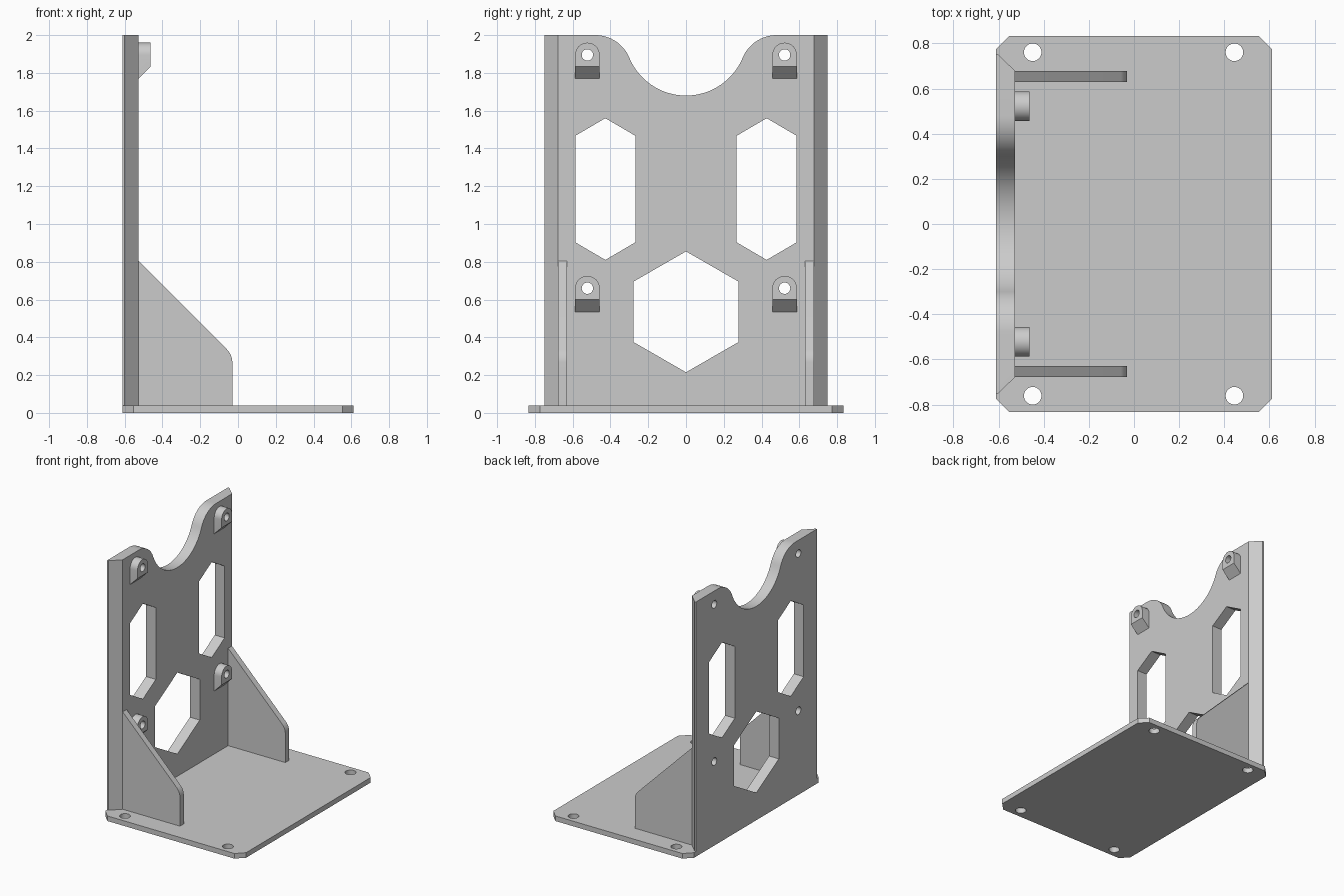
import bpy, bmesh
from math import sin, cos, radians
from mathutils import Vector

old = bpy.data.objects.get("Cube")
if old:
    bpy.data.objects.remove(old)

grey = bpy.data.materials.new("plain grey")
grey.use_nodes = True
grey.diffuse_color = (0.6, 0.6, 0.6, 1)
grey.node_tree.nodes["Principled BSDF"].inputs["Base Color"].default_value = (0.6, 0.6, 0.6, 1)


def arc(cx, cy, r, start, end, steps=16):
    angles = [radians(start + (end - start) * i / steps) for i in range(steps + 1)]
    return [(cx + r * cos(a), cy + r * sin(a)) for a in angles]


def circle(cx, cy, r):
    return arc(cx, cy, r, 0, 360, 32)[:-1]


def prism(name, outline, axis, low, high):
    """Extrude a 2D outline along an axis from low to high."""
    place = {"x": lambda a, b: (low, a, b),
             "y": lambda a, b: (a, low, b),
             "z": lambda a, b: (a, b, low)}[axis]
    push = Vector([(high - low) * (axis == k) for k in "xyz"])
    bm = bmesh.new()
    face = bm.faces.new([bm.verts.new(place(a, b)) for a, b in outline])
    new = bmesh.ops.extrude_face_region(bm, geom=[face])["geom"]
    bmesh.ops.translate(bm, vec=push, verts=[v for v in new if isinstance(v, bmesh.types.BMVert)])
    bmesh.ops.recalc_face_normals(bm, faces=bm.faces)
    mesh = bpy.data.meshes.new(name)
    bm.to_mesh(mesh)
    bm.free()
    mesh.materials.append(grey)
    obj = bpy.data.objects.new(name, mesh)
    bpy.context.collection.objects.link(obj)
    return obj


def select(obj):
    bpy.ops.object.select_all(action="DESELECT")
    obj.select_set(True)
    bpy.context.view_layer.objects.active = obj


def cut(obj, outline, axis, low, high):
    """Cut an extruded outline out of an object."""
    cutter = prism("cutter", outline, axis, low, high)
    cutter.hide_render = True
    mod = obj.modifiers.new("cut", "BOOLEAN")
    mod.operation = "DIFFERENCE"
    mod.solver = "EXACT"
    mod.object = cutter
    select(obj)
    bpy.ops.object.modifier_apply(modifier=mod.name)
    bpy.data.objects.remove(cutter)


def finish(obj):
    select(obj)
    bpy.ops.object.shade_smooth_by_angle(angle=radians(30))


def hexagon(y, half, bottom, top, shoulder):
    return [(y, bottom), (y + half, bottom + shoulder), (y + half, top - shoulder),
            (y, top), (y - half, top - shoulder), (y - half, bottom + shoulder)]


BACK, FRONT, FLOOR, TOP = -0.612, -0.527, 0.04, 2.0
BOSS_Y, BOSS_Z = 0.522, (0.66, 1.895)

# Base plate with clipped corners and mounting holes
w, d, c = 0.612, 0.833, 0.06
base = prism("base_plate", [(-w + c, -d), (w - c, -d), (w, -d + c), (w, d - c),
                            (w - c, d), (-w + c, d), (-w, d - c), (-w, -d + c)], "z", 0, FLOOR)
for x in (-0.449, 0.445):
    for y in (-0.761, 0.761):
        cut(base, circle(x, y, 0.039), "z", -0.1, 0.1)
finish(base)

# Upright wall with bevelled side edges
wall = prism("upright_wall", [(BACK, -0.75), (-0.6, -0.75), (FRONT, -0.678),
                              (FRONT, 0.678), (-0.6, 0.75), (BACK, 0.75)], "z", FLOOR, TOP)

# Curved notch in the top of the wall
notch = (arc(-0.48, 1.805, 0.195, 90, 22.6) + arc(0, 2.005, 0.325, 202.6, 337.4, 40)[1:-1]
         + arc(0.48, 1.805, 0.195, 157.4, 90) + [(0.48, 2.2), (-0.48, 2.2)])
cut(wall, notch, "x", -0.8, -0.3)

# Hexagonal windows and screw holes
cut(wall, hexagon(0, 0.278, 0.215, 0.855, 0.16), "x", -0.8, -0.3)
for side in (-1, 1):
    cut(wall, hexagon(side * 0.427, 0.159, 0.81, 1.56, 0.093), "x", -0.8, -0.3)
    for z in BOSS_Z:
        cut(wall, circle(side * BOSS_Y, z, 0.03), "x", -0.8, -0.3)
finish(wall)

for side, label in ((-1, "right"), (1, "left")):
    # Screw bosses with rounded tops and sloping undersides
    for z, level in zip(BOSS_Z, ("lower", "upper")):
        y, r = side * BOSS_Y, 0.065
        boss = prism(f"{label}_{level}_boss",
                     arc(y, z, r, 0, 180) + [(y - r, z - 0.125), (y + r, z - 0.125)],
                     "x", FRONT, -0.463)
        cut(boss, [(FRONT, z - 0.125), (FRONT + 0.164, z + 0.039), (FRONT + 0.164, z - 0.2),
                   (FRONT, z - 0.2)], "y", y - 0.2, y + 0.2)
        cut(boss, circle(y, z, 0.03), "x", -0.8, -0.3)
        finish(boss)

    # Sloping gusset with a rounded corner
    gusset = prism(f"{label}_gusset",
                   [(FRONT, FLOOR), (-0.03, FLOOR)] + arc(-0.13, 0.266, 0.1, 0, 45, 10)
                   + [(FRONT, 0.805)], "y", side * 0.63, side * 0.678)
    finish(gusset)
